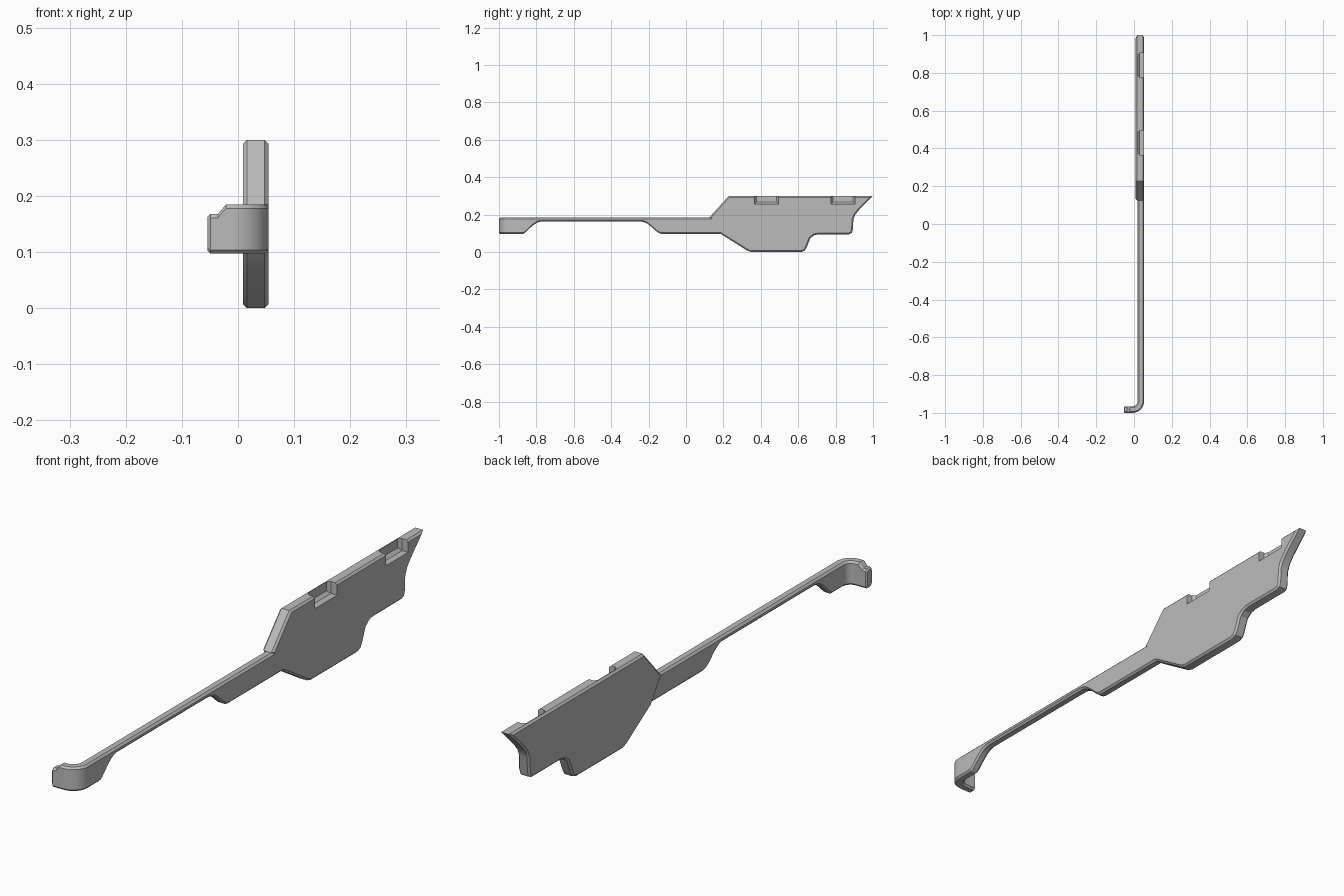
import bpy, bmesh, math
from mathutils import Vector

cube = bpy.data.objects.get("Cube")
if cube:
    bpy.data.objects.remove(cube, do_unlink=True)

grey = bpy.data.materials.new("plain grey")
grey.use_nodes = True
COLOUR = (0.5, 0.5, 0.5, 1)
grey.diffuse_color = COLOUR
grey.node_tree.nodes["Principled BSDF"].inputs["Base Color"].default_value = COLOUR

X_OUT = 0.054          # outer face shared by the arm and the head
CHAMFER = 0.007


def finish(name, bm):
    bmesh.ops.recalc_face_normals(bm, faces=bm.faces)
    mesh = bpy.data.meshes.new(name)
    bm.to_mesh(mesh)
    bm.free()
    obj = bpy.data.objects.new(name, mesh)
    bpy.context.collection.objects.link(obj)
    mesh.materials.append(grey)
    return obj


def smooth(obj):
    bpy.ops.object.select_all(action='DESELECT')
    obj.select_set(True)
    bpy.context.view_layer.objects.active = obj
    bpy.ops.object.shade_smooth_by_angle(angle=math.radians(25))


def s_curve(a, b, steps=8, tilt=1.0):
    """Ease from point a to point b with level ends."""
    pts = []
    for i in range(steps + 1):
        t = (i / steps) ** tilt
        pts.append((a[0] + (b[0] - a[0]) * i / steps,
                    a[1] + (b[1] - a[1]) * t * t * (3 - 2 * t)))
    return pts


def skin(bm, rings):
    loops = [[bm.verts.new(p) for p in ring] for ring in rings]
    n = len(loops[0])
    for a, b in zip(loops, loops[1:]):
        for i in range(n):
            j = (i + 1) % n
            bm.faces.new((a[i], a[j], b[j], b[i]))
    bm.faces.new(loops[0])
    bm.faces.new(loops[-1])


# Arm with bent hook: a chamfered section swept along the plan
HALF = 0.0175
R = 0.045              # centre-line bend radius
X_MID, Y_MID = X_OUT - HALF, -1 + HALF


def section(x, y, heading, low, high, inset=0.0):
    side = Vector((math.sin(heading), -math.cos(heading), 0))
    w, c = HALF - inset, CHAMFER
    low, high = low + inset, high - inset
    shape = [(-w, low + c), (-w + c, low), (w - c, low), (w, low + c),
             (w, high - c), (w - c, high), (-w + c, high), (-w, high - c)]
    return [Vector((x, y, z)) + side * s for s, z in shape]


LOW, HIGH = 0.097, 0.185
rings = [section(-0.054, Y_MID, 0, LOW, 0.168, 0.005),
         section(-0.049, Y_MID, 0, LOW, 0.168),
         section(-0.036, Y_MID, 0, LOW, 0.168),
         section(-0.021, Y_MID, 0, LOW, HIGH)]
for i in range(9):
    a = math.pi / 2 * i / 8
    rings.append(section(X_MID - R + R * math.sin(a),
                         Y_MID + R - R * math.cos(a), a, LOW, HIGH))
underside = (s_curve((-0.87, LOW), (-0.77, 0.163), 10, 0.7)
             + s_curve((-0.25, 0.163), (-0.13, LOW), 10, 1.3) + [(0.19, LOW)])
for y, low in underside:
    rings.append(section(X_MID, y, math.pi / 2, low, HIGH))
bm = bmesh.new()
skin(bm, rings)
smooth(finish("hooked_arm", bm))

# Head plate: side outline extruded across x, with chamfered rims
outline = [(0.125, 0.185), (0.228, 0.3), (1.0, 0.3), (0.925, 0.225),
           (0.905, 0.2), (0.895, 0.175), (0.892, 0.12), (0.886, 0.102),
           (0.87, 0.095), (0.71, 0.095), (0.685, 0.09), (0.665, 0.075),
           (0.645, 0.025), (0.635, 0.008), (0.615, 0.0), (0.35, 0.0),
           (0.33, 0.006), (0.185, LOW)]
bm = bmesh.new()
X_IN = 0.009
base = bm.faces.new([bm.verts.new((X_IN, y, z)) for y, z in outline])
moved = bmesh.ops.extrude_face_region(bm, geom=[base])["geom"]
bmesh.ops.translate(bm, vec=(X_OUT - X_IN, 0, 0),
                    verts=[g for g in moved if isinstance(g, bmesh.types.BMVert)])
rims = [e for e in bm.edges if abs(e.verts[0].co.x - e.verts[1].co.x) < 1e-5]
bmesh.ops.bevel(bm, geom=rims, offset=CHAMFER, segments=1, affect='EDGES',
                clamp_overlap=True)
head = finish("head_plate", bm)

# Two open pockets in the top edge, narrowing towards the thin back wall
for i, centre in enumerate((0.43, 0.84)):
    bm = bmesh.new()
    rings = []
    for x, half, floor in ((0.019, 0.054, 0.267), (0.03, 0.064, 0.256),
                           (0.08, 0.064, 0.256)):
        rings.append([(x, centre - half, floor), (x, centre + half, floor),
                      (x, centre + half, 0.35), (x, centre - half, 0.35)])
    skin(bm, rings)
    cutter = finish(f"pocket_cutter_{i + 1}", bm)
    cut = head.modifiers.new(f"pocket_{i + 1}", 'BOOLEAN')
    cut.operation = 'DIFFERENCE'
    cut.solver = 'EXACT'
    cut.object = cutter

# Apply the cuts and drop the helpers
bpy.context.view_layer.objects.active = head
for mod in list(head.modifiers):
    cutter = mod.object
    bpy.ops.object.modifier_apply(modifier=mod.name)
    bpy.data.objects.remove(cutter, do_unlink=True)
smooth(head)
